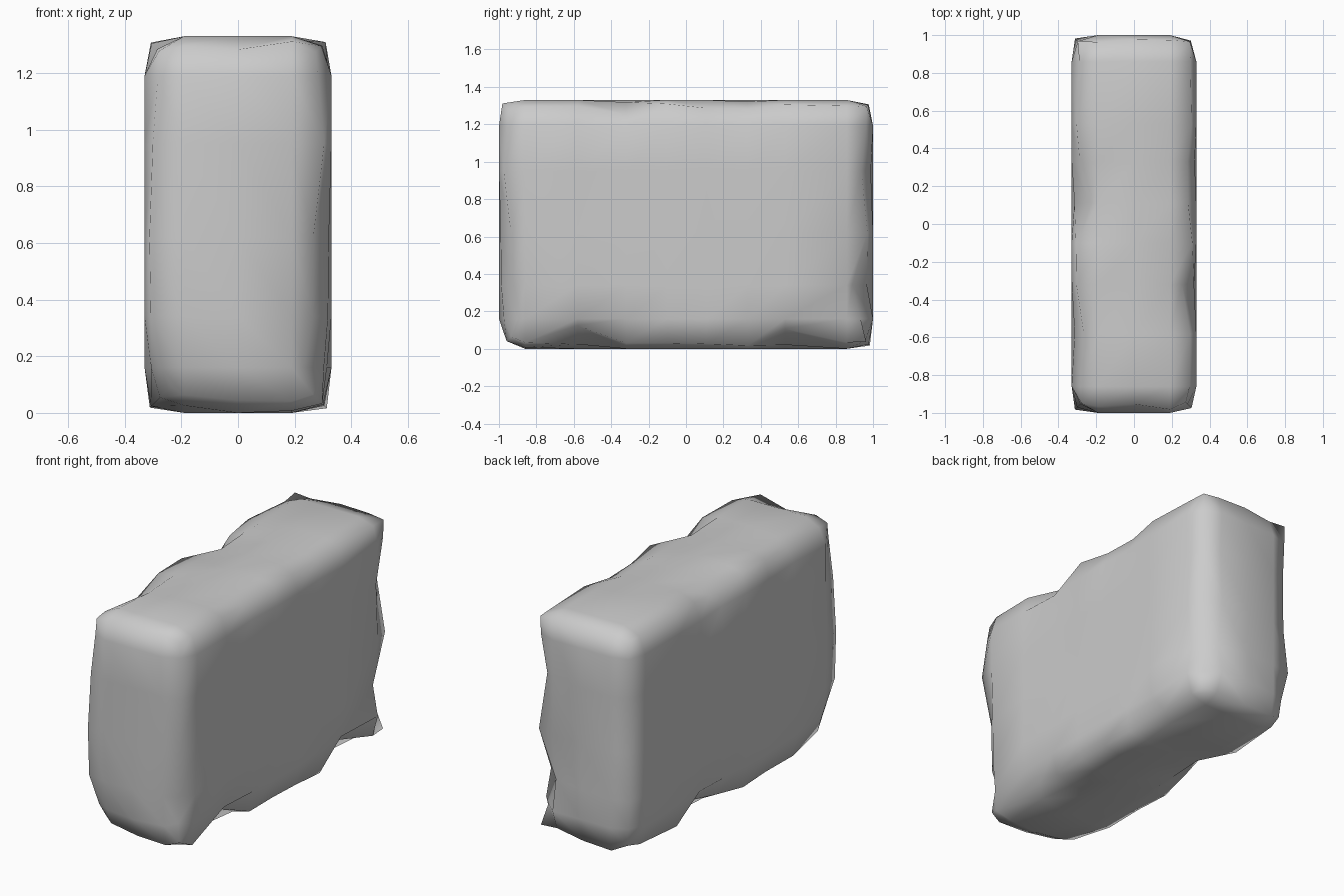
import bpy, bmesh, random
from mathutils import Vector

cube = bpy.data.objects.get("Cube")
if cube:
    bpy.data.objects.remove(cube, do_unlink=True)
random.seed(4)

# Grid lines of the block along x, y and z
GRID = [
    [-.33, -.19, 0, .19, .33],
    [-1, -.86, -.58, -.32, -.1, .11, .33, .53, .86, 1],
    [0, .16, .34, .62, .95, 1.19, 1.33],
]
SIZE = [len(g) - 1 for g in GRID]

# Chips knocked out of the edges: centre, radius, depth
CHIPS = [
    ((.33, 1, .95), .2, .04),
    ((.33, 1, .34), .22, .09),
    ((.33, .53, 0), .2, .07),
    ((.33, -.58, 0), .2, .08),
    ((.33, -1, .62), .2, .03),
    ((.33, -1, .16), .3, .05),
    ((-.33, -1, 0), .35, .06),
    ((-.33, .11, 1.33), .2, .05),
    ((-.33, -.58, 1.33), .3, .03),
    ((.33, .33, 1.33), .2, .03),
    ((.33, -.32, 1.33), .2, .04),
    ((-.33, .33, 0), .2, .04),
    ((.33, -.32, .95), .2, .012),
]


def worn_position(key):
    """Pull a surface point inward where the block is rounded or chipped."""
    p = Vector(GRID[a][key[a]] for a in range(3))
    pinned = [a for a in range(3) if key[a] in (0, SIZE[a])]
    pull = (0, .0, .035, .045)[len(pinned)]
    if len(pinned) > 1:
        pull += random.uniform(-.02, .015)
    for centre, radius, depth in CHIPS:
        reach = 1 - (p - Vector(centre)).length / radius
        if reach > 0:
            pull += depth * reach
    for a in pinned:
        p[a] += pull if key[a] == 0 else -pull
    return p


# Stone block
bm = bmesh.new()
points = {}


def point(key):
    if key not in points:
        points[key] = bm.verts.new(worn_position(key))
    return points[key]


for axis in range(3):
    u, v = (axis + 1) % 3, (axis + 2) % 3
    for side in (0, SIZE[axis]):
        for i in range(SIZE[u]):
            for j in range(SIZE[v]):
                corners = []
                for di, dj in ((0, 0), (1, 0), (1, 1), (0, 1)):
                    key = [0, 0, 0]
                    key[axis], key[u], key[v] = side, i + di, j + dj
                    corners.append(point(tuple(key)))
                bm.faces.new(corners if side else corners[::-1])
bmesh.ops.recalc_face_normals(bm, faces=bm.faces)
for face in bm.faces:
    face.smooth = True
mesh = bpy.data.meshes.new("stone_block")
bm.to_mesh(mesh)
bm.free()

# Stone colour
stone = bpy.data.materials.new("grey_stone")
stone.use_nodes = True
colour = (.6, .6, .6, 1)
stone.diffuse_color = colour
stone.node_tree.nodes["Principled BSDF"].inputs["Base Color"].default_value = colour
mesh.materials.append(stone)

block = bpy.data.objects.new("stone_block", mesh)
bpy.context.collection.objects.link(block)
